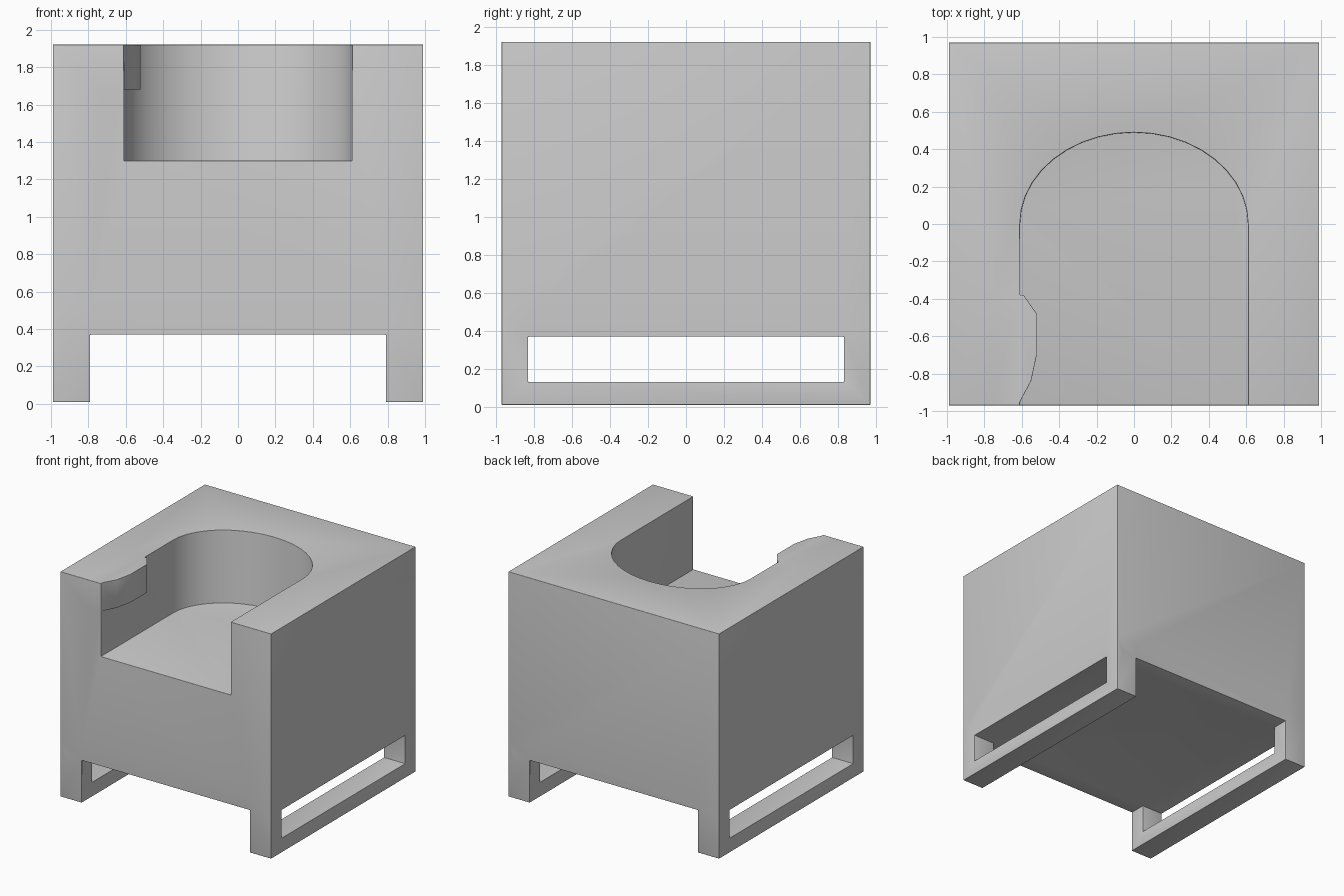
import bpy, bmesh, math
from mathutils import Vector

cube = bpy.data.objects.get("Cube")
if cube:
    bpy.data.objects.remove(cube, do_unlink=True)

grey = bpy.data.materials.new("soft grey")
grey.use_nodes = True
grey.diffuse_color = (0.6, 0.6, 0.6, 1)
grey.node_tree.nodes["Principled BSDF"].inputs["Base Color"].default_value = (0.6, 0.6, 0.6, 1)


def prism(name, outline, direction):
    """Closed outline pushed along a direction into a solid."""
    bm = bmesh.new()
    face = bm.faces.new([bm.verts.new(p) for p in outline])
    result = bmesh.ops.extrude_face_region(bm, geom=[face])
    verts = [g for g in result["geom"] if isinstance(g, bmesh.types.BMVert)]
    bmesh.ops.translate(bm, vec=Vector(direction), verts=verts)
    bmesh.ops.recalc_face_normals(bm, faces=bm.faces)
    mesh = bpy.data.meshes.new(name)
    bm.to_mesh(mesh)
    bm.free()
    mesh.materials.append(grey)
    obj = bpy.data.objects.new(name, mesh)
    bpy.context.collection.objects.link(obj)
    return obj


W, D, TOP, BASE, SEAT = 0.99, 0.97, 1.92, 0.37, 1.3

# Upholstered block
body = prism("armchair_body", [(-W, -D, BASE), (W, -D, BASE), (W, D, BASE), (-W, D, BASE)],
             (0, 0, TOP - BASE))

# Sled legs: a post at each end joined by a floor rail
loop = [(-D, 0.01), (D, 0.01), (D, 0.5), (0.83, 0.5), (0.83, 0.13),
        (-0.83, 0.13), (-0.83, 0.5), (-D, 0.5)]
legs = [prism(name, [(x, y, z) for y, z in loop], (0.2, 0, 0))
        for name, x in (("left_sled_leg", W - 0.2), ("right_sled_leg", -W))]

# Round-backed seat hollow, open at the front
arc = [(0.61 * math.cos(math.pi * i / 20), 0.49 * math.sin(math.pi * i / 20)) for i in range(21)]
hollow = prism("seat_hollow_cutter",
               [(x, y, SEAT) for x, y in [(0.61, -1.2)] + arc + [(-0.61, -1.2)]], (0, 0, 1))

# Padded lip on the inside of the right arm
pad = [(-0.75, -D), (-0.62, -D), (-0.55, -0.84), (-0.52, -0.7),
       (-0.52, -0.48), (-0.59, -0.38), (-0.75, -0.38)]
lip = prism("right_arm_lip", [(x, y, 1.68) for x, y in pad], (0, 0, TOP - 1.68))

for part, operation in [(legs[0], "UNION"), (legs[1], "UNION"),
                        (hollow, "DIFFERENCE"), (lip, "UNION")]:
    mod = body.modifiers.new(part.name, "BOOLEAN")
    mod.object, mod.operation, mod.solver = part, operation, "EXACT"
    part.hide_render = True
    part.hide_set(True)

# Soft rounded edges
bevel = body.modifiers.new("soft_edges", "BEVEL")
bevel.width, bevel.segments = 0.035, 4
bevel.limit_method, bevel.angle_limit = "ANGLE", math.radians(35)

# Bake the shaping, then drop the helper solids
bpy.context.view_layer.update()
depsgraph = bpy.context.evaluated_depsgraph_get()
shaped = bpy.data.meshes.new_from_object(body.evaluated_get(depsgraph))
body.modifiers.clear()
body.data = shaped
for part in legs + [hollow, lip]:
    bpy.data.objects.remove(part, do_unlink=True)

bpy.ops.object.select_all(action="DESELECT")
body.select_set(True)
bpy.context.view_layer.objects.active = body
bpy.ops.object.shade_smooth_by_angle(angle=math.radians(40))
